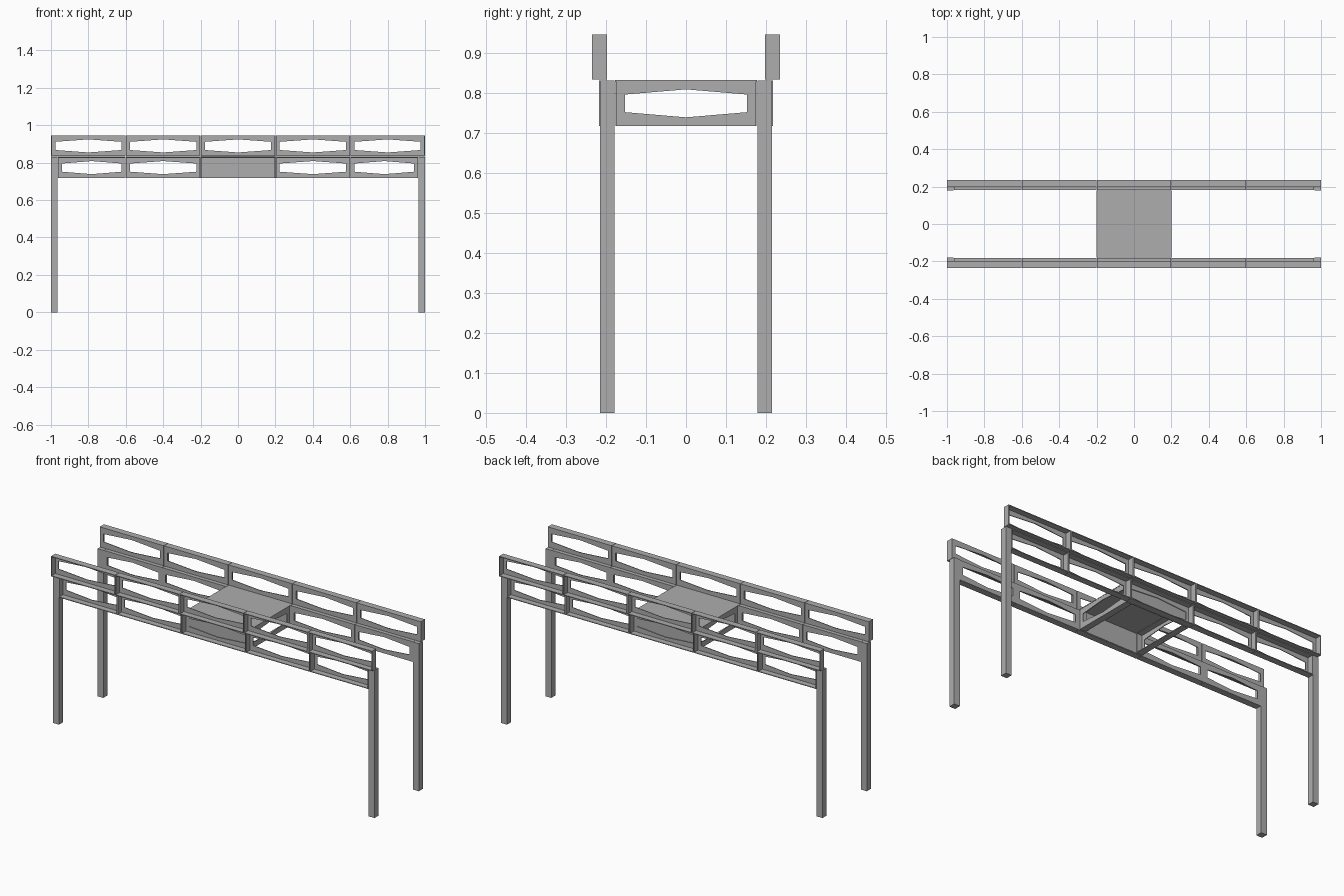
import bpy
import bmesh
from math import pi
from mathutils import Matrix, Vector

cube = bpy.data.objects.get("Cube")
if cube:
    bpy.data.objects.remove(cube)

grey = bpy.data.materials.new("painted_grey")
grey.use_nodes = True
colour = (0.42, 0.42, 0.42, 1)
grey.diffuse_color = colour
grey.node_tree.nodes["Principled BSDF"].inputs["Base Color"].default_value = colour

HEIGHT, DEPTH, SHEET = 0.113, 0.037, 0.004
LOW_Z, TOP_Z = 0.717, 0.833
LEG = 0.036


def finish(name, bm):
    bmesh.ops.recalc_face_normals(bm, faces=bm.faces)
    mesh = bpy.data.meshes.new(name)
    bm.to_mesh(mesh)
    bm.free()
    mesh.materials.append(grey)
    obj = bpy.data.objects.new(name, mesh)
    bpy.context.collection.objects.link(obj)
    return obj


def box(name, low, high):
    low, high = Vector(low), Vector(high)
    bm = bmesh.new()
    place = Matrix.Translation((low + high) / 2) @ Matrix.Diagonal((high - low).to_4d())
    bmesh.ops.create_cube(bm, size=1, matrix=place)
    return finish(name, bm)


def ring(bm, outer, inner, near, far):
    """Closed solid between two matching outlines, from depth near to far."""
    loops = [[bm.verts.new((x, y, z)) for x, z in outline]
             for outline, y in ((outer, near), (inner, near), (inner, far), (outer, far))]
    count = len(outer)
    for a, b in zip(loops, loops[1:] + loops[:1]):
        for i in range(count):
            j = (i + 1) % count
            bm.faces.new((a[i], a[j], b[j], b[i]))


def outline(half, side, middle):
    """Six-point outline with its own height at the ends and the middle."""
    return [(-half, -side), (0, -middle), (half, -side),
            (half, side), (0, middle), (-half, side)]


def panel(name, width, margin, location, turn):
    """Sheet with a hexagonal window and a rim folded towards local -y."""
    half, tall = width / 2 - 0.001, HEIGHT / 2
    edge = outline(half, tall, tall)
    window = outline(half - margin, 0.022, 0.035)
    lip = outline(half - SHEET, tall - SHEET, tall - SHEET)
    bm = bmesh.new()
    ring(bm, edge, window, -SHEET, 0)
    ring(bm, edge, lip, -DEPTH, -SHEET)
    obj = finish(name, bm)
    obj.matrix_world = Matrix.Translation(location) @ Matrix.Rotation(turn, 4, "Z")
    return obj


# Long sides: two rows of five panels, the lower row fitted between the legs
for side, sign, turn in (("front", -1, 0), ("back", 1, pi)):
    for i in range(-2, 3):
        panel(f"{side}_upper_panel", 0.4, 0.022,
              (0.4 * i, sign * 0.198, TOP_Z + HEIGHT / 2), turn)
        low, high = max(0.4 * i - 0.2, LEG - 1), min(0.4 * i + 0.2, 1 - LEG)
        panel(f"{side}_lower_panel", high - low, 0.022,
              ((low + high) / 2, sign * 0.181, LOW_Z + HEIGHT / 2), turn)

    # Legs at both ends of this side
    for end in (-1, 1):
        x, y = end * (1 - LEG / 2), sign * 0.197
        box(f"{side}_leg", (x - LEG / 2, y - LEG / 2, 0),
            (x + LEG / 2, y + LEG / 2, LOW_Z + HEIGHT))

# Cross panels of the middle bay, rims folded inwards
for side, sign in (("left", 1), ("right", -1)):
    panel(f"{side}_cross_panel", 0.352, 0.022,
          (sign * 0.199, 0, LOW_Z + HEIGHT / 2), -sign * pi / 2)

# Folded cover over the middle bay
top = LOW_Z + HEIGHT + 0.002
box("cover_top", (-0.2, -0.178, top - SHEET), (0.2, 0.178, top))
for side, sign in (("front", -1), ("back", 1)):
    y = sign * 0.178
    box(f"cover_{side}_flap", (-0.2, min(y, y - sign * 0.002), LOW_Z),
        (0.2, max(y, y - sign * 0.002), top - SHEET))
